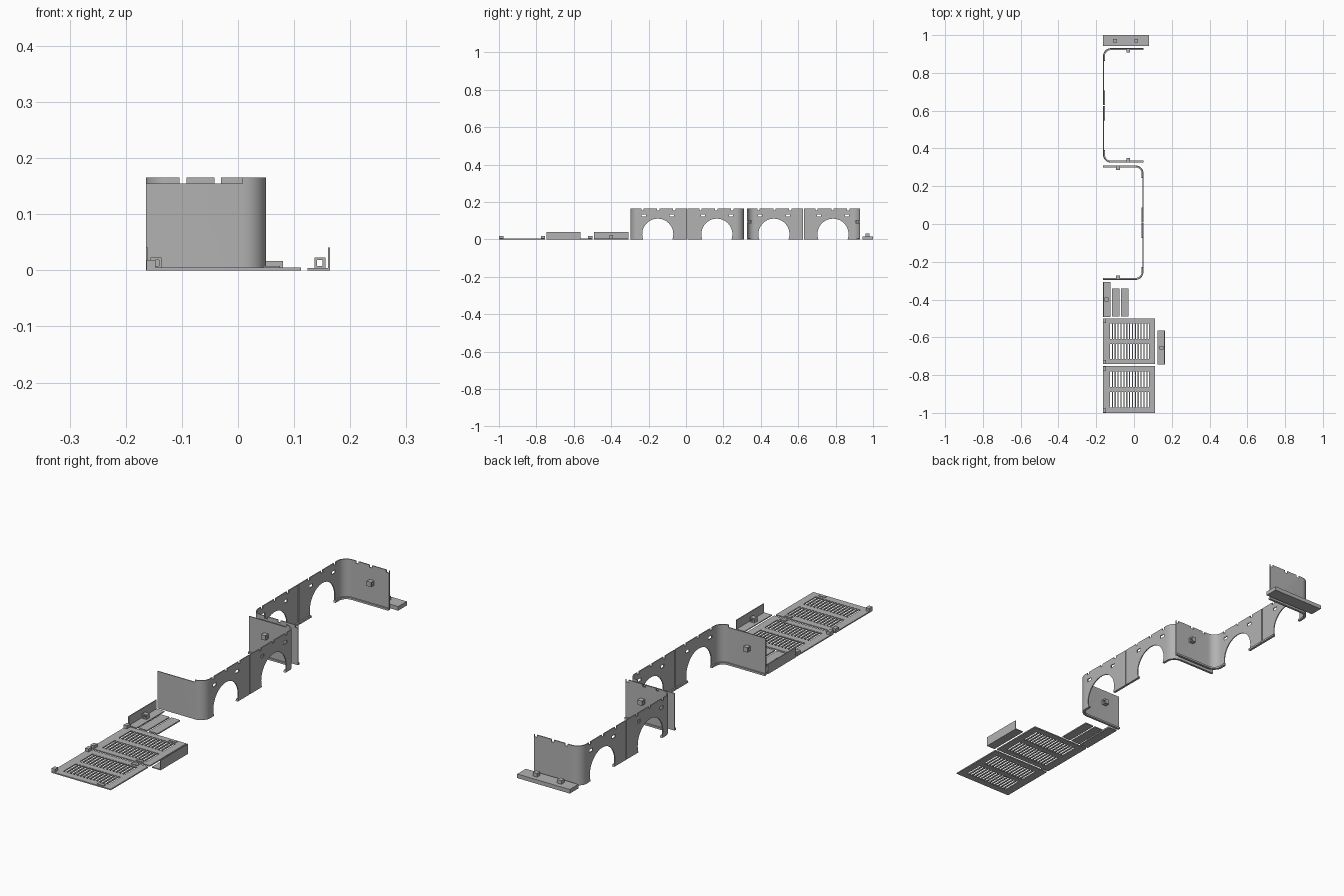
import bpy, bmesh, math
from mathutils import Matrix, Vector

if "Cube" in bpy.data.objects:
    bpy.data.objects.remove(bpy.data.objects["Cube"])

grey = bpy.data.materials.new("plain grey")
grey.use_nodes = True
COLOUR = (0.45, 0.45, 0.45, 1)
grey.diffuse_color = COLOUR
grey.node_tree.nodes["Principled BSDF"].inputs["Base Color"].default_value = COLOUR


def finish(bm, name):
    bmesh.ops.recalc_face_normals(bm, faces=bm.faces[:])
    mesh = bpy.data.meshes.new(name)
    bm.to_mesh(mesh)
    bm.free()
    mesh.materials.append(grey)
    ob = bpy.data.objects.new(name, mesh)
    bpy.context.collection.objects.link(ob)
    return ob


def add_box(bm, x0, x1, y0, y1, z0, z1):
    size = Matrix.Diagonal((x1 - x0, y1 - y0, z1 - z0, 1))
    place = Matrix.Translation(((x0 + x1) / 2, (y0 + y1) / 2, (z0 + z1) / 2))
    bmesh.ops.create_cube(bm, size=1, matrix=place @ size)


def boxes(name, *limits):
    bm = bmesh.new()
    for lim in limits:
        add_box(bm, *lim)
    return finish(bm, name)


def activate(ob):
    bpy.ops.object.select_all(action='DESELECT')
    bpy.context.view_layer.objects.active = ob
    ob.select_set(True)


def cut(ob, cutter):
    cutter.hide_render = True
    mod = ob.modifiers.new("cut", 'BOOLEAN')
    mod.operation = 'DIFFERENCE'
    mod.solver = 'EXACT'
    mod.object = cutter
    activate(ob)
    bpy.ops.object.modifier_apply(modifier=mod.name)


def clip(name, centre, along_x):
    """Small square loop with an open slot through it."""
    c = Vector(centre)
    w, h, wall = 0.01, 0.01, 0.005
    bm = bmesh.new()
    for sign in (-1, 1):
        z = c.z + sign * (h - wall / 2)
        add_box(bm, c.x - w, c.x + w, c.y - w, c.y + w, z - wall / 2, z + wall / 2)
        o = sign * (w - wall / 2)
        x, y = (0, o) if along_x else (o, 0)
        dx, dy = (w, wall / 2) if along_x else (wall / 2, w)
        add_box(bm, c.x + x - dx, c.x + x + dx, c.y + y - dy, c.y + y + dy,
                c.z - h + wall, c.z + h - wall)
    return finish(bm, name)


# U-shaped brackets: local wall at -HU, arms running towards +HU
HU, HV, R, T = 0.107, 0.303, 0.042, 0.004
HEIGHT, TAB = 0.165, 0.01


def u_path(off):
    pts = [(HU, -HV + off)]
    for sign, start in ((-1, 270), (1, 180)):
        for i in range(9):
            a = math.radians(start - 90 * i / 8)
            pts.append((-HU + R + (R - off) * math.cos(a),
                        sign * (HV - R) + (R - off) * math.sin(a)))
    return pts + [(HU, HV - off)]


def u_ribbon(name, off0, off1, height):
    bm = bmesh.new()
    outline = u_path(off0) + u_path(off1)[::-1]
    face = bm.faces.new([bm.verts.new((x, y, 0)) for x, y in outline])
    new = bmesh.ops.extrude_face_region(bm, geom=[face])["geom"]
    bmesh.ops.translate(bm, vec=(0, 0, height),
                        verts=[v for v in new if isinstance(v, bmesh.types.BMVert)])
    return finish(bm, name)


def bracket_cutter(arm_tabs):
    bm = bmesh.new()
    w0, w1 = -HU - 0.02, -HU + 0.02
    add_box(bm, w0, w1, -0.002, 0.002, -0.02, 0.2)
    low = HEIGHT - TAB
    for sign in (-1, 1):
        # wheel-shaped opening
        turn = Matrix.Translation((-HU, sign * 0.158, 0.028)) @ Matrix.Rotation(math.pi / 2, 4, 'Y')
        bmesh.ops.create_cone(bm, cap_ends=True, segments=48, radius1=0.083,
                              radius2=0.083, depth=0.04, matrix=turn)
        # slots above the opening
        for v in (0.083, 0.233):
            add_box(bm, w0, w1, sign * v - 0.011, sign * v + 0.011, 0.122, 0.134)
        # gaps between the top tabs
        for v in (0.07, 0.155, 0.24):
            add_box(bm, w0, w1, sign * v - 0.006, sign * v + 0.006, low, 0.2)
        a0, a1 = sorted((sign * (HV - 0.02), sign * (HV + 0.02)))
        if arm_tabs:
            for u in (-0.041, 0.021, 0.099):
                add_box(bm, u - 0.006, u + 0.006, a0, a1, low, 0.2)
        else:
            add_box(bm, -HU + R, HU + 0.02, a0, a1, low, 0.2)
    return finish(bm, "bracket_cutter")


for label, cx, cy, s, tabs in (("back", -0.057, 0.628, 1, True),
                               ("front", -0.057, 0.007, -1, False)):
    cutter = bracket_cutter(tabs)
    parts = [u_ribbon(label + "_bracket", 0, T, HEIGHT),
             u_ribbon(label + "_bracket_lip", T, T + 0.006, 0.008)]
    for ob in parts:
        cut(ob, cutter)
        ob.location = (cx, cy, 0)
        ob.rotation_euler.z = 0 if s > 0 else math.pi
        activate(ob)
        bpy.ops.object.shade_smooth_by_angle(angle=math.radians(30))
    bpy.data.objects.remove(cutter)
    for side in (-1, 1):
        clip(label + "_bracket_clip", (cx + s * 0.027, cy + side * (HV - T - 0.01), 0.095), True)

# Slotted floor plates
LEFT, RIGHT, THICK = -0.163, 0.112, 0.005
for label, y0, y1 in (("rear", -0.742, -0.5), ("front", -1.0, -0.753)):
    plate = boxes(label + "_grille_plate", (LEFT, RIGHT, y0, y1, 0, THICK))
    mid = (y0 + y1) / 2
    slots = []
    for row in (-0.054, 0.054):
        for i in range(14):
            x = -0.122 + i * 0.0152
            slots.append((x - 0.0048, x + 0.0048, mid + row - 0.041, mid + row + 0.041, -0.01, 0.02))
    cutter = boxes("slot_cutter", *slots)
    cut(plate, cutter)
    bpy.data.objects.remove(cutter)
    lugs = []
    for y in (y0 + 0.012, y1 - 0.012):
        lugs.append((LEFT, LEFT + 0.016, y - 0.011, y + 0.011, THICK, 0.018))
        lugs.append((0.045, 0.075, y - 0.007, y + 0.007, THICK, 0.008))
    boxes(label + "_plate_lugs", *lugs)

# Angle strips with an upright edge
for label, outer, s, y0, y1, cy in (("right", -0.164, 1, -0.492, -0.308, -0.4),
                                    ("left", 0.164, -1, -0.745, -0.563, -0.655)):
    base = sorted((outer, outer + s * 0.04))
    edge = sorted((outer, outer + s * 0.004))
    boxes(label + "_angle_strip", (*base, y0, y1, 0, 0.004), (*edge, y0, y1, 0.004, 0.041))
    clip(label + "_angle_clip", (outer + s * 0.018, cy, 0.013), False)

# Two loose flat strips
for label, x in (("first", -0.097), ("second", -0.048)):
    boxes(label + "_flat_strip", (x - 0.02, x + 0.02, -0.49, -0.342, 0, 0.005))

# Back bar with two pegs
boxes("back_bar", (LEFT, 0.08, 0.943, 1.0, 0, 0.017))
for x in (-0.1, 0.012):
    boxes("back_bar_peg", (x - 0.01, x + 0.01, 0.96, 0.98, 0.017, 0.032))
